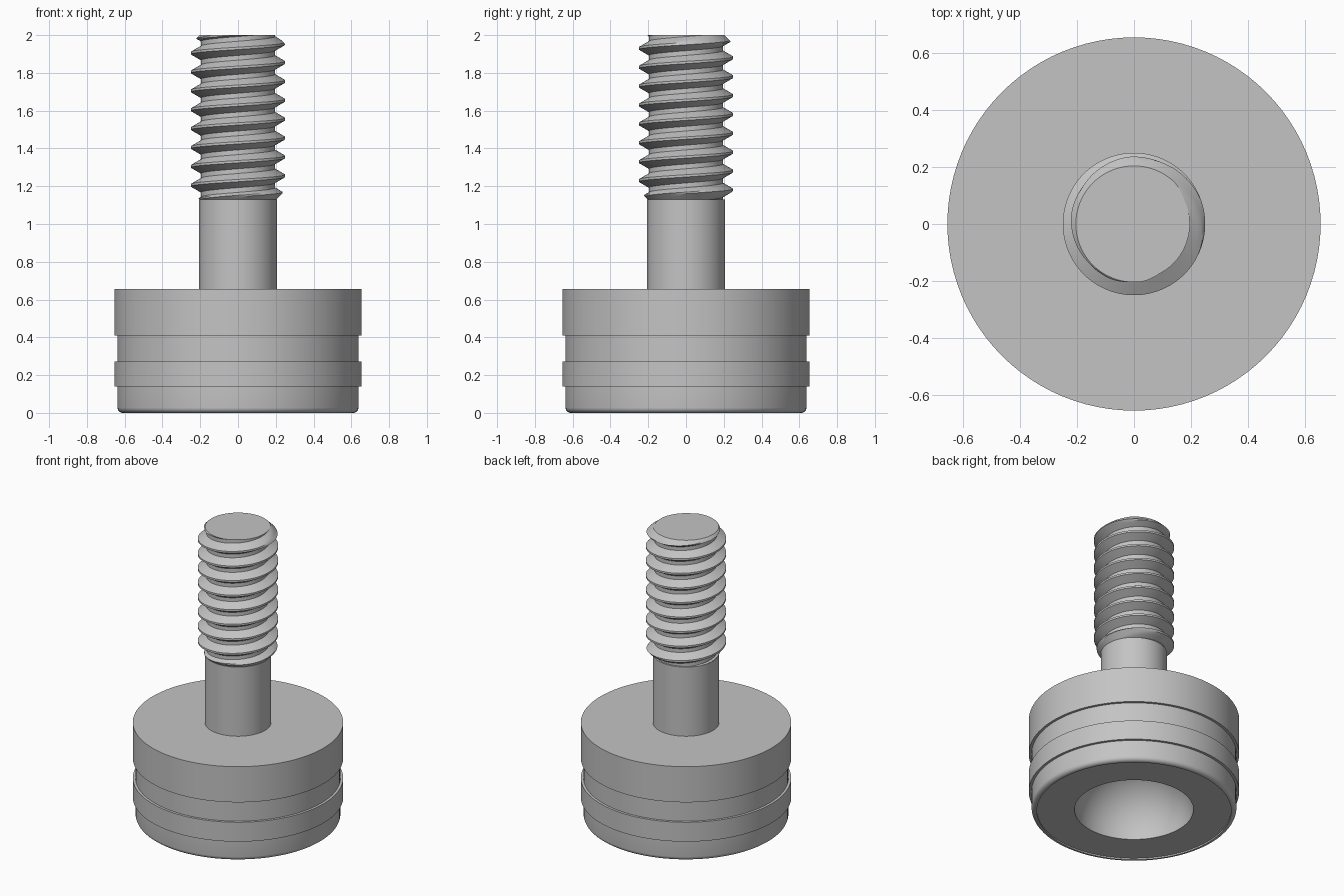
import bpy, bmesh
from math import pi, cos, sin, radians

if "Cube" in bpy.data.objects:
    bpy.data.objects.remove(bpy.data.objects["Cube"], do_unlink=True)

# Material
steel = bpy.data.materials.new("grey steel")
steel.use_nodes = True
GREY = (0.55, 0.55, 0.55, 1)
steel.diffuse_color = GREY
steel.node_tree.nodes["Principled BSDF"].inputs["Base Color"].default_value = GREY


def finish(bm, name):
    bmesh.ops.recalc_face_normals(bm, faces=bm.faces)
    mesh = bpy.data.meshes.new(name)
    bm.to_mesh(mesh)
    bm.free()
    mesh.materials.append(steel)
    obj = bpy.data.objects.new(name, mesh)
    bpy.context.collection.objects.link(obj)
    bpy.ops.object.select_all(action="DESELECT")
    obj.select_set(True)
    bpy.context.view_layer.objects.active = obj
    bpy.ops.object.shade_smooth_by_angle(angle=radians(25))
    return obj


def lathe(name, profile, steps=96):
    bm = bmesh.new()
    verts = [bm.verts.new((r, 0, z)) for r, z in profile]
    edges = [bm.edges.new(pair) for pair in zip(verts, verts[1:])]
    bmesh.ops.spin(bm, geom=verts + edges, cent=(0, 0, 0), axis=(0, 0, 1),
                   angle=2 * pi, steps=steps, use_merge=False)
    bmesh.ops.remove_doubles(bm, verts=bm.verts, dist=1e-5)
    return finish(bm, name)


def arc(cx, cz, r, start, end, n):
    angles = [radians(start + (end - start) * i / n) for i in range(n + 1)]
    return [(cx + r * cos(a), cz + r * sin(a)) for a in angles]


# Round foot with a spherical socket underneath and a grooved side
LIP, SOCKET, WIDE, NARROW, FILLET = 0.01, 0.37, 0.655, 0.638, 0.028
foot = [(0, LIP + SOCKET)] + arc(0, LIP, SOCKET, 90, 0, 20)[1:]
foot += [(0.605, LIP), (0.605, 0)]
foot += arc(NARROW - FILLET, FILLET, FILLET, -90, 0, 6)
foot += [(NARROW, 0.14), (WIDE, 0.14), (WIDE, 0.273), (NARROW, 0.273),
         (NARROW, 0.41), (WIDE, 0.41), (WIDE, 0.655), (0, 0.655)]
lathe("foot", foot)

# Plain shank
BOTTOM, TOP = 1.13, 2.0
lathe("shank", [(0, 0.64), (0.207, 0.64), (0.207, BOTTOM), (0, BOTTOM)])

# Right-hand thread with chamfered ends
PITCH, CREST, ROOT = 0.1, 0.25, 0.196
CREST_HALF, FLANK = PITCH / 16, PITCH * 5 / 16
SEGS = 96
rows = [-CREST_HALF, CREST_HALF]
rows += [CREST_HALF + FLANK * i / 4 for i in range(1, 5)]
rows += [PITCH - CREST_HALF - FLANK * i / 4 for i in range(4, 0, -1)]
TURNS = 12
PHASE = 1.955 - 10 * PITCH


def thread_radius(z, turn):
    offset = (z - PHASE - turn * PITCH) % PITCH
    offset = min(offset, PITCH - offset)
    t = min(max((offset - CREST_HALF) / FLANK, 0), 1)
    radius = CREST + (ROOT - CREST) * t
    return min(radius, 0.204 + TOP - z, 0.204 + z - BOTTOM)


bm = bmesh.new()
heights = [PHASE + PITCH * k + r for k in range(-1, TURNS) for r in rows]
columns = []
for i in range(SEGS):
    turn = i / SEGS
    column = []
    for h in heights:
        z = min(max(h + turn * PITCH, BOTTOM), TOP)
        r = thread_radius(z, turn)
        column.append(bm.verts.new((r * cos(turn * 2 * pi), r * sin(turn * 2 * pi), z)))
    columns.append(column)
for i in range(SEGS):
    # The seam joins each row to the same row one turn further on
    shift = len(rows) if i == SEGS - 1 else 0
    a, b = columns[i], columns[(i + 1) % SEGS]
    for k in range(len(heights) - 1 - shift):
        bm.faces.new((a[k], b[k + shift], b[k + 1 + shift], a[k + 1]))
bmesh.ops.remove_doubles(bm, verts=bm.verts, dist=1e-5)
loose = [v for v in bm.verts if not v.link_faces]
bmesh.ops.delete(bm, geom=loose, context="VERTS")

# End caps of the thread
for level in (BOTTOM, TOP):
    centre = bm.verts.new((0, 0, level))
    rim = [e for e in bm.edges if e.is_boundary
           and all(abs(v.co.z - level) < 1e-4 and v.co.xy.length > 0.1 for v in e.verts)]
    for e in rim:
        bm.faces.new((e.verts[0], e.verts[1], centre))
finish(bm, "thread")
